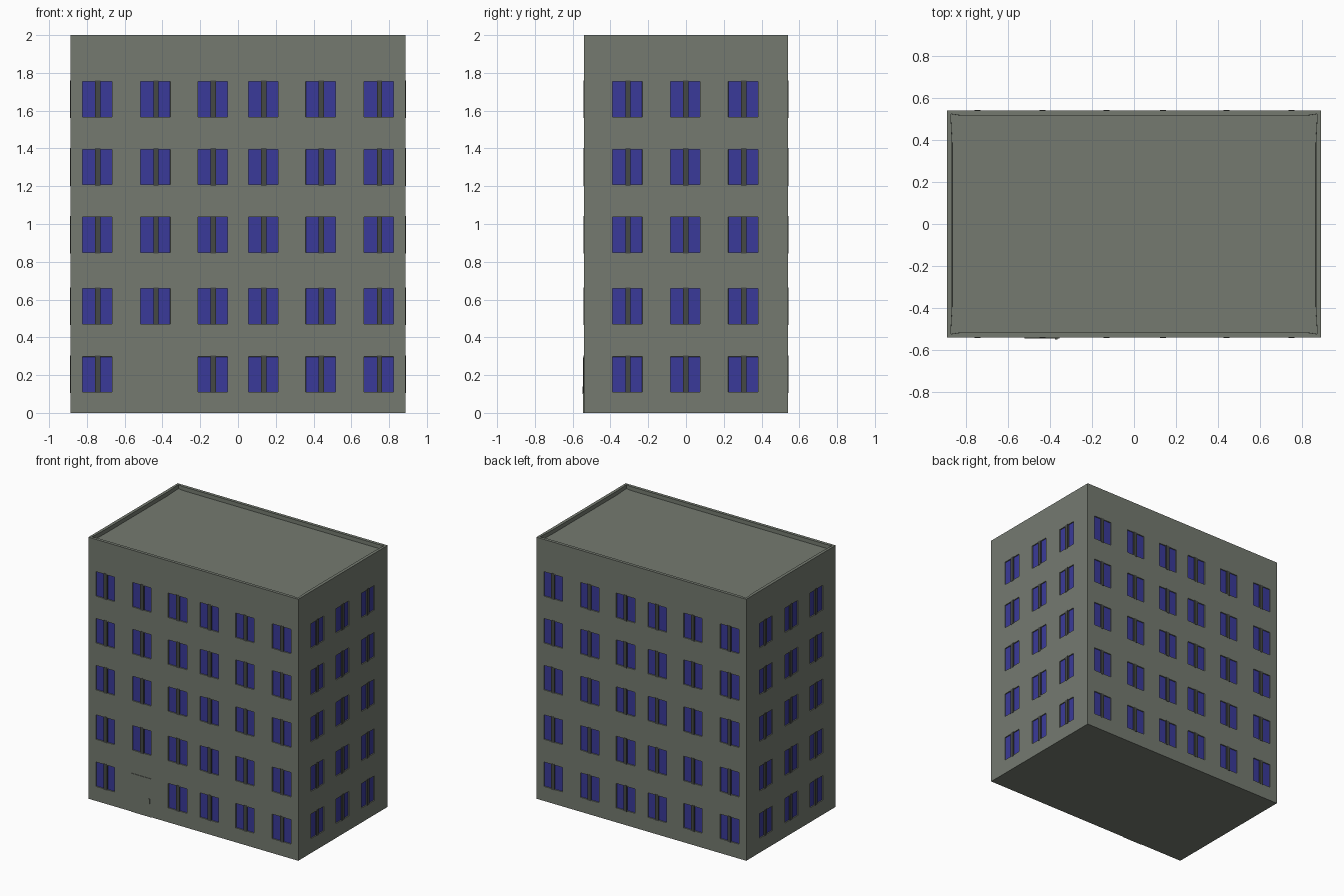
import bpy, bmesh
from mathutils import Vector

if "Cube" in bpy.data.objects:
    bpy.data.objects.remove(bpy.data.objects["Cube"])

HX, HY, H = 0.888, 0.54, 2.0
WIN_W, WIN_H, DEPTH = 0.157, 0.187, 0.008
COLS_X = [-0.746, -0.437, -0.134, 0.134, 0.437, 0.746]
COLS_Y = [-0.31, -0.004, 0.302]
ROWS = [0.204, 0.565, 0.943, 1.302, 1.66]
DOOR_X = -0.437


def material(name, rgb):
    m = bpy.data.materials.new(name)
    m.diffuse_color = (*rgb, 1)
    m.use_nodes = True
    m.node_tree.nodes["Principled BSDF"].inputs["Base Color"].default_value = m.diffuse_color
    return m


WALL = material("grey green wall", (0.176, 0.195, 0.163))
GLASS = material("blue glass", (0.042, 0.042, 0.32))
BAR = material("dark grey bar", (0.06, 0.065, 0.06))


def finish(bm, name, mats):
    me = bpy.data.meshes.new(name)
    bm.to_mesh(me)
    bm.free()
    for m in mats:
        me.materials.append(m)
    ob = bpy.data.objects.new(name, me)
    bpy.context.collection.objects.link(ob)
    return ob


def add_box(bm, centre, size):
    vs = bmesh.ops.create_cube(bm, size=1)["verts"]
    bmesh.ops.scale(bm, vec=size, verts=vs)
    bmesh.ops.translate(bm, vec=centre, verts=vs)


def near(v, values):
    return any(abs(v - c) < 0.02 for c in values)


# Building block, sliced along the window edges
bm = bmesh.new()
add_box(bm, (0, 0, H / 2), (2 * HX, 2 * HY, H))
for axis, centres, size in ((0, COLS_X, WIN_W), (1, COLS_Y, WIN_W), (2, ROWS, WIN_H)):
    no = Vector((0, 0, 0))
    no[axis] = 1
    for c in centres:
        for s in (-0.5, 0.5):
            bmesh.ops.bisect_plane(bm, geom=bm.verts[:] + bm.edges[:] + bm.faces[:],
                                   plane_co=no * (c + s * size), plane_no=no)
bm.normal_update()

# Recessed glass on all four sides, leaving out the door bay
windows = []
for f in bm.faces:
    c, n = f.calc_center_median(), f.normal
    if abs(n.z) > 0.5 or not near(c.z, ROWS):
        continue
    if abs(n.y) > 0.5:
        if n.y < 0 and near(c.x, [DOOR_X]) and c.z < 0.4:
            continue
        if near(c.x, COLS_X):
            windows.append(f)
    elif near(c.y, COLS_Y):
        windows.append(f)
spots = [(f.calc_center_median().copy(), f.normal.copy()) for f in windows]
bmesh.ops.inset_individual(bm, faces=windows, thickness=0.0005)
for f, (c, n) in zip(windows, spots):
    f.material_index = 1
    for v in f.verts:
        v.co -= n * DEPTH

# Sunken roof behind a thin parapet
bm.normal_update()
roof = [f for f in bm.faces if f.normal.z > 0.5 and f.calc_center_median().z > H - 0.001]
bmesh.ops.inset_region(bm, faces=roof, thickness=0.024)
bmesh.ops.inset_region(bm, faces=roof, thickness=0.0005)
for v in {v for f in roof for v in f.verts}:
    v.co.z -= 0.03
finish(bm, "building_walls", [WALL, GLASS])

# Upright bar in the middle of every window
bm = bmesh.new()
for c, n in spots:
    size = (0.028, 0.012, 0.2) if abs(n.y) > 0.5 else (0.012, 0.028, 0.2)
    add_box(bm, c - n * 0.004 + Vector((0.003 * abs(n.y), 0.003 * abs(n.x), 0)), size)
finish(bm, "window_bars", [BAR])

# Front door plate and handle
bm = bmesh.new()
add_box(bm, (DOOR_X, -HY, 0.147), (0.168, 0.008, 0.294))
finish(bm, "front_door", [WALL])
bm = bmesh.new()
add_box(bm, (-0.37, -HY - 0.004, 0.12), (0.012, 0.008, 0.04))
finish(bm, "door_handle", [WALL])
